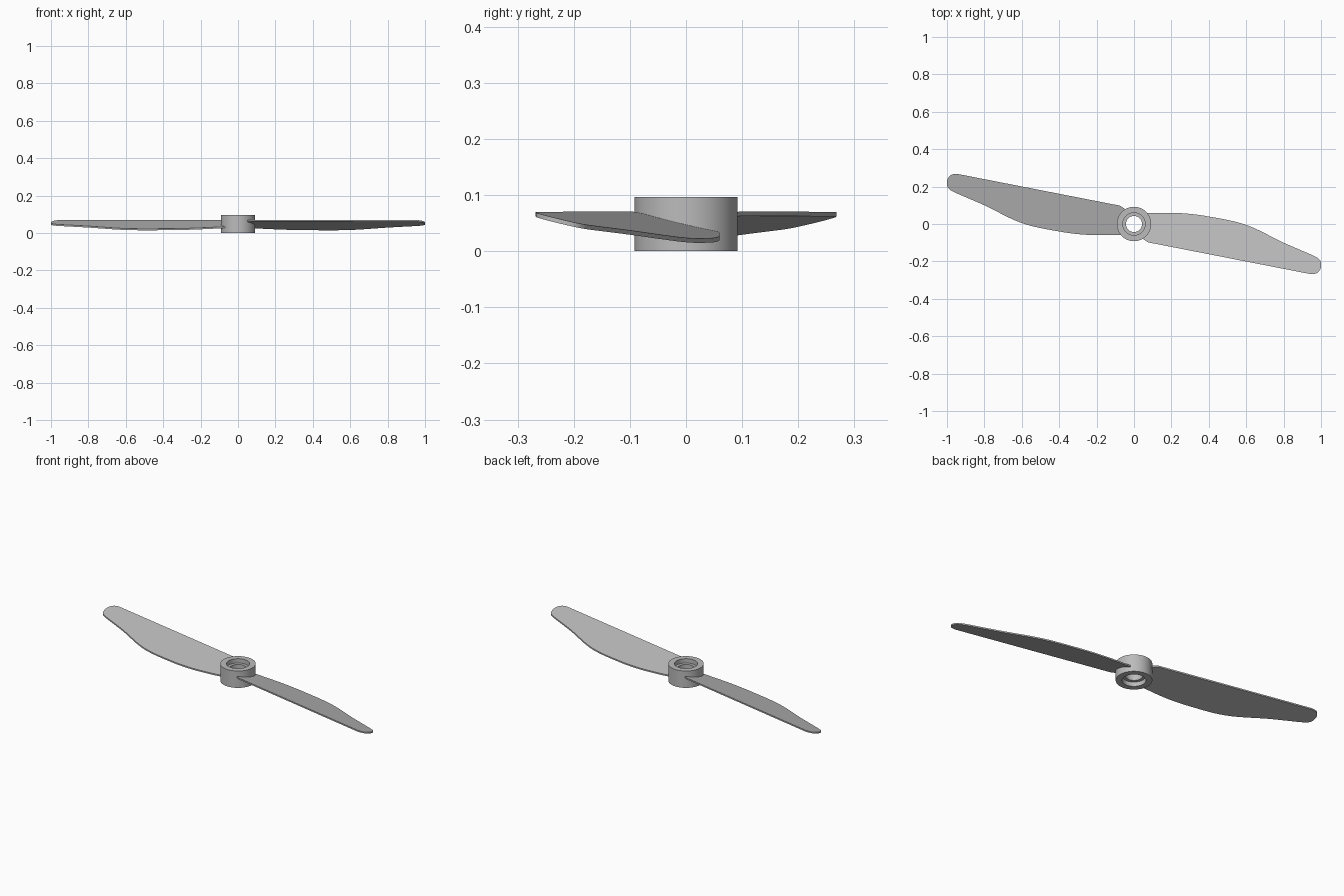
import bpy
import bmesh
import math
from mathutils import Matrix

cube = bpy.data.objects.get("Cube")
if cube:
    bpy.data.objects.remove(cube, do_unlink=True)

grey = bpy.data.materials.new("plain grey")
grey.use_nodes = True
colour = (0.5, 0.5, 0.5, 1)
grey.diffuse_color = colour
grey.node_tree.nodes["Principled BSDF"].inputs["Base Color"].default_value = colour


def finish(bm, name):
    bmesh.ops.recalc_face_normals(bm, faces=bm.faces)
    mesh = bpy.data.meshes.new(name)
    bm.to_mesh(mesh)
    bm.free()
    mesh.materials.append(grey)
    obj = bpy.data.objects.new(name, mesh)
    bpy.context.collection.objects.link(obj)
    bpy.ops.object.select_all(action="DESELECT")
    obj.select_set(True)
    bpy.context.view_layer.objects.active = obj
    bpy.ops.object.shade_smooth_by_angle(angle=math.radians(30))
    return obj


def smooth_path(points, steps=6):
    """Catmull-Rom curve through the plan points."""
    ends = [points[0]] + points + [points[-1]]
    path = []
    for a, b, c, d in zip(ends, ends[1:], ends[2:], ends[3:]):
        for i in range(steps):
            t = i / steps
            path.append(tuple(
                0.5 * (2 * q + (r - p) * t + (2 * p - 5 * q + 4 * r - s) * t**2
                       + (3 * q - p - 3 * r + s) * t**3)
                for p, q, r, s in zip(a, b, c, d)))
    return path + [points[-1]]


# Hub: lathed ring with a recess at each end of the bore
HEIGHT, OUTER, RECESS, BORE, DEPTH = 0.097, 0.092, 0.06, 0.043, 0.025
profile = [(OUTER, 0), (OUTER, HEIGHT), (RECESS, HEIGHT), (RECESS, HEIGHT - DEPTH),
           (BORE, HEIGHT - DEPTH), (BORE, DEPTH), (RECESS, DEPTH), (RECESS, 0)]
bm = bmesh.new()
ring = [bm.verts.new((r, 0, z)) for r, z in profile]
edges = [bm.edges.new((a, b)) for a, b in zip(ring, ring[1:] + ring[:1])]
bmesh.ops.spin(bm, geom=ring + edges, cent=(0, 0, 0), axis=(0, 0, 1),
               angle=math.tau, steps=64, use_merge=True)
bmesh.ops.remove_doubles(bm, verts=bm.verts, dist=0.0001)
finish(bm, "hub")

# Blades: a flat plate tilted about its straight edge, repeated half a turn apart
root = [(0.05, 0.058), (0.065, 0), (0.045, -0.05), (0.052, -0.083), (0.075, -0.098)]
tip_and_curve = [(0.945, -0.268), (0.975, -0.264), (0.995, -0.244), (1.0, -0.215),
                 (0.99, -0.188), (0.95, -0.165), (0.8, -0.1), (0.6, -0.005),
                 (0.4, 0.04), (0.25, 0.058), (0.1, 0.06)]
outline = root + smooth_path(tip_and_curve)
slope, thickness, top = 0.24, 0.008, 0.071


def plate_height(x, y):
    distance = 0.196 * (x - 0.075) + 0.98 * (y + 0.098)
    return top - slope * distance


for name, angle in (("left_blade", 0), ("right_blade", math.pi)):
    bm = bmesh.new()
    upper = [bm.verts.new((x, y, plate_height(x, y))) for x, y in outline]
    lower = [bm.verts.new((v.co.x, v.co.y, v.co.z - thickness)) for v in upper]
    bm.faces.new(upper)
    bm.faces.new(lower[::-1])
    for i in range(len(upper)):
        j = (i + 1) % len(upper)
        bm.faces.new((upper[i], lower[i], lower[j], upper[j]))
    bm.transform(Matrix.Rotation(angle, 4, "Z"))
    finish(bm, name)
